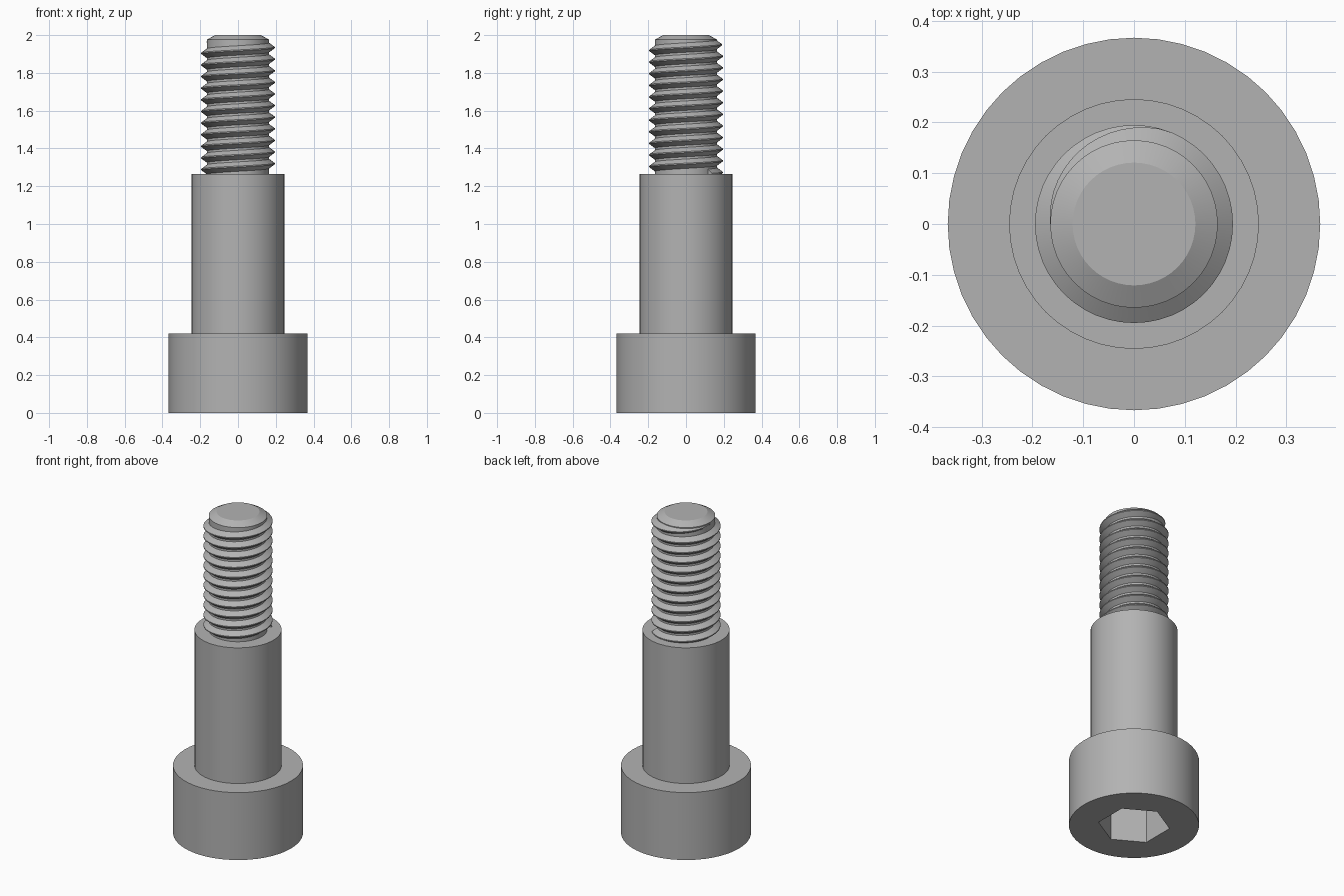
import bpy, bmesh, math
from math import pi, cos, sin, radians

cube = bpy.data.objects.get("Cube")
if cube:
    bpy.data.objects.remove(cube, do_unlink=True)

SEG = 48
steel = bpy.data.materials.new("steel grey")
steel.use_nodes = True
grey = (0.45, 0.45, 0.45, 1)
steel.diffuse_color = grey
steel.node_tree.nodes["Principled BSDF"].inputs["Base Color"].default_value = grey


def finish(name, bm, smooth=True):
    bmesh.ops.recalc_face_normals(bm, faces=bm.faces)
    mesh = bpy.data.meshes.new(name)
    bm.to_mesh(mesh)
    bm.free()
    mesh.materials.append(steel)
    obj = bpy.data.objects.new(name, mesh)
    bpy.context.collection.objects.link(obj)
    if smooth:
        shade(obj)
    return obj


def shade(obj):
    bpy.ops.object.select_all(action='DESELECT')
    obj.select_set(True)
    bpy.context.view_layer.objects.active = obj
    bpy.ops.object.shade_smooth_by_angle(angle=radians(25))


def lathe(bm, profile, sides=SEG, start=0.0):
    """Closed solid from (radius, height) rings."""
    rings = [[bm.verts.new((r * cos(start + 2 * pi * i / sides),
                            r * sin(start + 2 * pi * i / sides), z))
              for i in range(sides)] for r, z in profile]
    for a, b in zip(rings, rings[1:]):
        for i in range(sides):
            j = (i + 1) % sides
            bm.faces.new((a[i], a[j], b[j], b[i]))
    bm.faces.new(rings[0][::-1])
    bm.faces.new(rings[-1])


# Head, shoulder and chamfered thread core as one turned body
HEAD_TOP, SHOULDER_TOP, ROOT = 0.42, 1.265, 0.165
bm = bmesh.new()
lathe(bm, [(0.367, 0), (0.367, HEAD_TOP), (0.246, HEAD_TOP), (0.246, SHOULDER_TOP),
           (ROOT, SHOULDER_TOP), (ROOT, 1.976), (0.121, 2)])
body = finish("screw_body", bm, smooth=False)

# Hexagonal drive socket cut into the underside of the head
bm = bmesh.new()
lathe(bm, [(0.203, -0.1), (0.203, 0.25)], sides=6, start=pi / 6)
cutter = finish("socket_cutter", bm, smooth=False)
cutter.hide_render = True
cut = body.modifiers.new("socket", 'BOOLEAN')
cut.operation, cut.solver, cut.object = 'DIFFERENCE', 'EXACT', cutter
bpy.context.view_layer.objects.active = body
bpy.ops.object.modifier_apply(modifier=cut.name)
bpy.data.objects.remove(cutter, do_unlink=True)
shade(body)

# Right-handed helical thread that fades into the core at its upper end
PITCH, CREST, TOP = 0.0615, 0.195, 1.965
HALF_BASE, HALF_CREST, SINK = 0.025, 0.003, 0.012
turns = (TOP - SHOULDER_TOP) / PITCH
steps = int(turns * SEG)
fade = SEG * 0.3
bm = bmesh.new()
previous = None
for k in range(steps + 1):
    angle = pi - 2 * pi * k / SEG          # walk down from the end at -x
    z = TOP - PITCH * k / SEG
    grow = min(1, k / fade)
    crest = ROOT + (CREST - ROOT) * grow
    half = HALF_CREST + (HALF_BASE - HALF_CREST) * max(grow, 0.05)
    section = [(ROOT - SINK, -half), (ROOT, -half), (crest, -HALF_CREST),
               (crest, HALF_CREST), (ROOT, half), (ROOT - SINK, half)]
    ring = [bm.verts.new((r * cos(angle), r * sin(angle), z + dz)) for r, dz in section]
    if previous:
        for i in range(6):
            j = (i + 1) % 6
            bm.faces.new((previous[i], previous[j], ring[j], ring[i]))
    else:
        bm.faces.new(ring)
    previous = ring
bm.faces.new(previous[::-1])
finish("screw_thread", bm)
